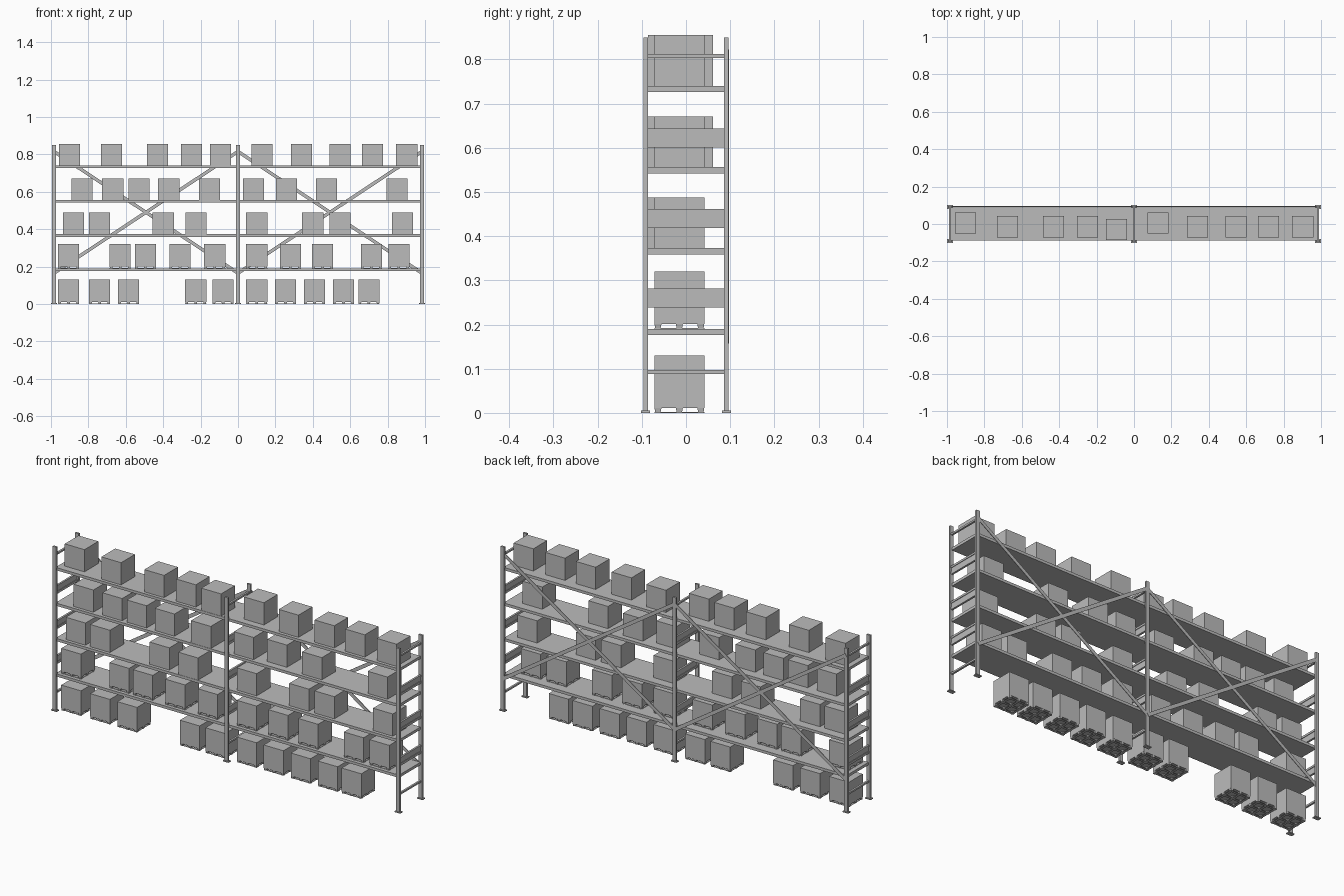
import bpy, bmesh, math
from mathutils import Matrix, Vector

if "Cube" in bpy.data.objects:
    bpy.data.objects.remove(bpy.data.objects["Cube"], do_unlink=True)

grey = bpy.data.materials.new("plain grey")
grey.use_nodes = True
colour = (0.5, 0.5, 0.5, 1)
grey.diffuse_color = colour
grey.node_tree.nodes["Principled BSDF"].inputs["Base Color"].default_value = colour


def add_box(bm, low, high, taper=1.0):
    """Axis-aligned block; taper scales the bottom face."""
    low, high = Vector(low), Vector(high)
    centre = (low + high) / 2
    verts = bmesh.ops.create_cube(bm, size=1)["verts"]
    for v in verts:
        scale = taper if v.co.z < 0 else 1
        v.co.x *= scale
        v.co.y *= scale
        v.co = centre + v.co * (high - low)
    return verts


def make_object(name, bm, location=(0, 0, 0)):
    mesh = bpy.data.meshes.new(name)
    bm.to_mesh(mesh)
    bm.free()
    mesh.materials.append(grey)
    return place(name, mesh, location)


def place(name, mesh, location):
    obj = bpy.data.objects.new(name, mesh)
    obj.location = location
    bpy.context.collection.objects.link(obj)
    return obj


POST_X = 0.984
POST_Y = 0.0915
HEIGHT = 0.85
SHELF_TOPS = [0.19, 0.373, 0.556, 0.74]
BOX = 0.113
HALF = BOX / 2
PALLET = 0.015

# Upright frames: posts, foot plates, rungs and channel rungs
bm = bmesh.new()
for y in (-POST_Y, POST_Y):
    add_box(bm, (-0.01, y - 0.005, 0), (0.01, y + 0.005, HEIGHT))
    add_box(bm, (-0.016, y - 0.01, 0), (0.016, y + 0.01, 0.005))
rung_y = POST_Y - 0.004
for z in (0.088, 0.803):
    add_box(bm, (-0.005, -rung_y, z), (0.005, rung_y, z + 0.009))
for z in (0.238, 0.419, 0.601):
    add_box(bm, (-0.005, -rung_y, z), (0.005, rung_y, z + 0.012))
    add_box(bm, (-0.005, -rung_y, z + 0.033), (0.005, rung_y, z + 0.043))
    add_box(bm, (-0.002, -rung_y, z + 0.01), (0.002, rung_y, z + 0.034))
frame = make_object("upright_frame_middle", bm)
place("upright_frame_right", frame.data, (-POST_X, 0, 0))
place("upright_frame_left", frame.data, (POST_X, 0, 0))

# Shelves, one board per bay and level
bm = bmesh.new()
add_box(bm, (-POST_X / 2, -0.088, -0.014), (POST_X / 2, 0.088, 0))
shelf = bm
mesh = bpy.data.meshes.new("shelf")
shelf.to_mesh(mesh)
shelf.free()
mesh.materials.append(grey)
for side in (-1, 1):
    for z in SHELF_TOPS:
        place("shelf", mesh, (side * POST_X / 2, 0, z))

# Crossed braces on the back of each bay
bm = bmesh.new()
rise = 0.65
length = math.hypot(POST_X, rise)
for n, sign in enumerate((-1, 1)):
    y = 0.003 * n
    verts = add_box(bm, (-length / 2, y, -0.009), (length / 2, y + 0.003, 0.009))
    turn = Matrix.Rotation(sign * math.atan2(rise, POST_X), 3, "Y")
    bmesh.ops.rotate(bm, verts=verts, cent=(0, 0, 0), matrix=turn)
brace = make_object("cross_brace_left", bm, (POST_X / 2, POST_Y, 0.49))
place("cross_brace_right", brace.data, (-POST_X / 2, POST_Y, 0.49))

# Plain carton for the upper shelves
bm = bmesh.new()
add_box(bm, (-HALF, -HALF, 0), (HALF, HALF, BOX + 0.002))
carton = bm
carton_mesh = bpy.data.meshes.new("carton")
carton.to_mesh(carton_mesh)
carton.free()
carton_mesh.materials.append(grey)

# Pallet: deck, nine tapered feet and thin runners
bm = bmesh.new()
add_box(bm, (-HALF, -HALF, 0.011), (HALF, HALF, PALLET))
for i in (-1, 0, 1):
    line = i * (HALF - 0.008)
    add_box(bm, (line - 0.006, -HALF, 0), (line + 0.006, HALF, 0.002))
    add_box(bm, (-HALF, line - 0.006, 0), (HALF, line + 0.006, 0.002))
    for j in (-1, 0, 1):
        row = j * (HALF - 0.008)
        add_box(bm, (line - 0.008, row - 0.008, 0.001),
                (line + 0.008, row + 0.008, 0.012), taper=0.75)
pallet_mesh = bpy.data.meshes.new("pallet")
bm.to_mesh(pallet_mesh)
bm.free()
pallet_mesh.materials.append(grey)

# Load positions along x, level by level from the floor
floor = [-0.906, -0.74, -0.585, -0.226, -0.08, 0.1, 0.254, 0.409, 0.564, 0.7]
first = [-0.906, -0.63, -0.495, -0.31, -0.124, 0.1, 0.28, 0.452, 0.713, 0.86]
second = [-0.88, -0.74, -0.4, -0.225, 0.1, 0.4, 0.545, 0.88]
third = [-0.835, -0.67, -0.53, -0.37, -0.152, 0.083, 0.26, 0.474, 0.85]
top = [-0.9, -0.676, -0.43, -0.248, -0.093, 0.128, 0.34, 0.545, 0.72, 0.902]
forward = {(2, -0.225), (3, -0.152), (4, -0.093)}
backward = {(3, 0.26), (4, -0.9), (4, 0.128)}

for level, xs in enumerate((floor, first, second, third, top)):
    z = SHELF_TOPS[level - 1] if level else 0
    for x in xs:
        y = -0.015
        if (level, x) in forward:
            y = -0.03
        elif (level, x) in backward:
            y = 0.005
        lift = 0
        if level < 2:
            place("pallet", pallet_mesh, (x, y, z))
            lift = PALLET
        place("carton", carton_mesh, (x, y, z + lift))
